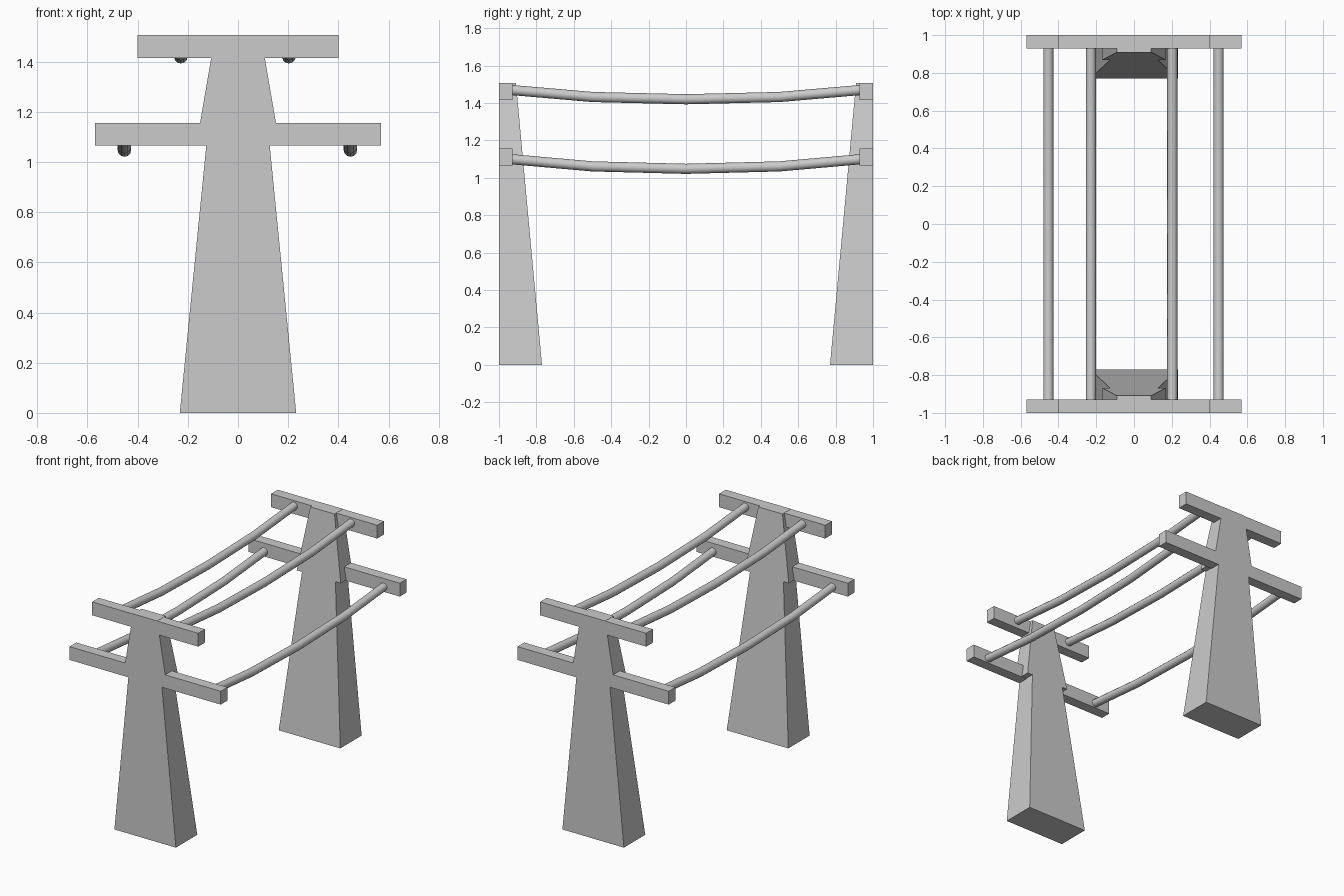
import bpy, bmesh

if "Cube" in bpy.data.objects:
    bpy.data.objects.remove(bpy.data.objects["Cube"])


def prism(name, bottom, top):
    """Four-sided solid between two rectangles (x0, x1, y0, y1, z)."""
    bm = bmesh.new()
    rings = []
    for x0, x1, y0, y1, z in (bottom, top):
        rings.append([bm.verts.new((x, y, z))
                      for x, y in ((x0, y0), (x1, y0), (x1, y1), (x0, y1))])
    for ring in rings:
        bm.faces.new(ring)
    for i in range(4):
        j = (i + 1) % 4
        bm.faces.new((rings[0][i], rings[0][j], rings[1][j], rings[1][i]))
    bmesh.ops.recalc_face_normals(bm, faces=bm.faces[:])
    mesh = bpy.data.meshes.new(name)
    bm.to_mesh(mesh)
    bm.free()
    obj = bpy.data.objects.new(name, mesh)
    bpy.context.collection.objects.link(obj)
    return obj


def mirrored_prism(name, sections):
    """Symmetric front tower part, flush at y = -1, mirrored to the back.
    sections: two of (half width, depth, z)."""
    obj = prism(name, *[(-w, w, -1, -1 + d, z) for w, d, z in sections])
    mod = obj.modifiers.new("Mirror", 'MIRROR')
    mod.use_axis = (False, True, False)


def cable(name, x, heights, radius=0.027):
    """Sagging round cable; heights are at the middle, half way and the end."""
    half = list(zip((0, 0.5, 0.965), heights))
    path = [(-y, z) for y, z in reversed(half[1:])] + half
    curve = bpy.data.curves.new(name, 'CURVE')
    curve.dimensions = '3D'
    curve.bevel_depth = radius
    curve.bevel_resolution = 4
    curve.use_fill_caps = True
    spline = curve.splines.new('POLY')
    spline.points.add(len(path) - 1)
    for p, (y, z) in zip(spline.points, path):
        p.co = (x, y, z, 1)
    spline.use_smooth = True
    bpy.context.collection.objects.link(bpy.data.objects.new(name, curve))


# Tapered tower bodies, the upper one overhanging the lower
mirrored_prism("tower_lower", [(0.232, 0.23, 0), (0.126, 0.131, 1.07)])
mirrored_prism("tower_upper", [(0.166, 0.131, 1.07), (0.091, 0.091, 1.507)])

# Crossarms
mirrored_prism("lower_crossarm", [(0.57, 0.072, 1.065), (0.57, 0.072, 1.156)])
mirrored_prism("upper_crossarm", [(0.4, 0.072, 1.415), (0.4, 0.072, 1.506)])

# Cables between the towers
for side, x_low, x_high in (("left", -0.453, -0.228), ("right", 0.448, 0.203)):
    cable("lower_cable_" + side, x_low, (1.048, 1.061, 1.102))
    cable("upper_cable_" + side, x_high, (1.420, 1.432, 1.472))
